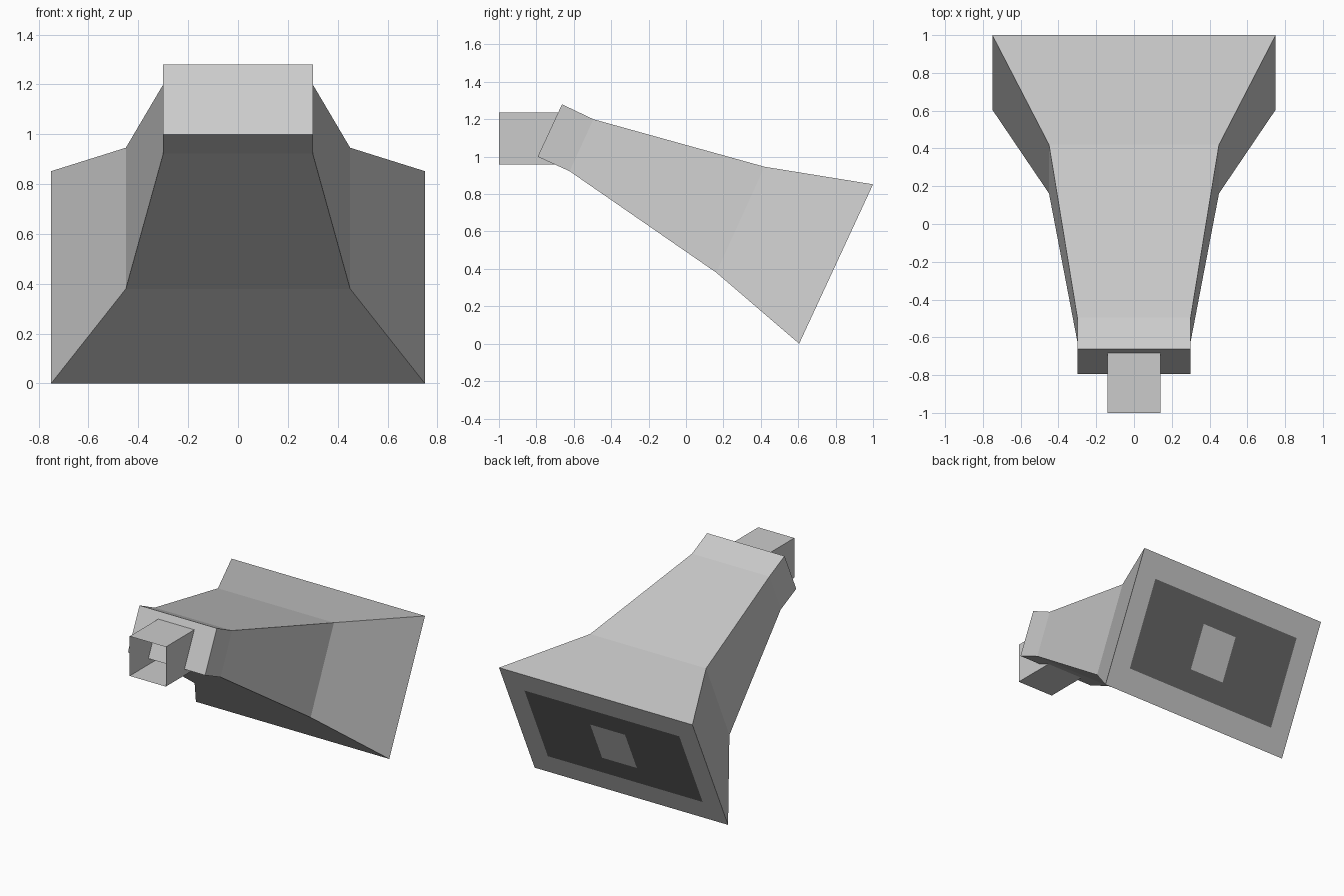
import bpy, bmesh
from mathutils import Vector

if "Cube" in bpy.data.objects:
    bpy.data.objects.remove(bpy.data.objects["Cube"])


def material(name, v):
    m = bpy.data.materials.new(name)
    m.diffuse_color = (v, v, v, 1)
    m.use_nodes = True
    m.node_tree.nodes["Principled BSDF"].inputs["Base Color"].default_value = m.diffuse_color
    return m


grey = material("light grey", 0.6)
dark = material("dark grey", 0.14)


def ring(bm, half, top, bottom):
    """Rectangular ring from half width and (y, z) of its top and bottom edge."""
    pts = [(-half, *bottom), (half, *bottom), (half, *top), (-half, *top)]
    return [bm.verts.new(p) for p in pts]


def bridge(bm, a, b, mat=0):
    for i in range(4):
        j = (i + 1) % 4
        f = bm.faces.new((a[i], a[j], b[j], b[i]))
        f.material_index = mat


def finish(bm, name):
    me = bpy.data.meshes.new(name)
    bm.to_mesh(me)
    bm.free()
    for m in (grey, dark):
        me.materials.append(m)
    ob = bpy.data.objects.new(name, me)
    bpy.context.collection.objects.link(ob)
    return ob


# Flared body: half width, top edge (y, z), bottom edge (y, z)
sections = [
    (0.30, (-0.663, 1.28), (-0.793, 1.00)),
    (0.30, (-0.495, 1.20), (-0.622, 0.922)),
    (0.45, (0.42, 0.946), (0.162, 0.38)),
    (0.75, (1.00, 0.852), (0.605, 0.0)),
]
bm = bmesh.new()
rings = [ring(bm, *s) for s in sections]
for a, b in zip(rings, rings[1:]):
    bridge(bm, a, b)
bm.faces.new(rings[0])

# Rear face: dark band and central patch as nested insets
half, top, bottom = sections[-1]
top, bottom = Vector(top), Vector(bottom)
previous = rings[-1]
for width, margin, mat in ((0.80, 0.172, 0), (0.18, 0.334, 1)):
    inner = ring(bm, half * width, top.lerp(bottom, margin), bottom.lerp(top, margin))
    bridge(bm, previous, inner, mat)
    previous = inner
bm.faces.new(previous)
bmesh.ops.recalc_face_normals(bm, faces=bm.faces)
finish(bm, "flared_body")

# Open square tube at the front
bm = bmesh.new()
mouth = ring(bm, 0.14, (-1.0, 1.235), (-1.0, 0.957))
root = ring(bm, 0.14, (-0.66, 1.235), (-0.66, 0.957))
bridge(bm, mouth, root)
finish(bm, "front_tube")
